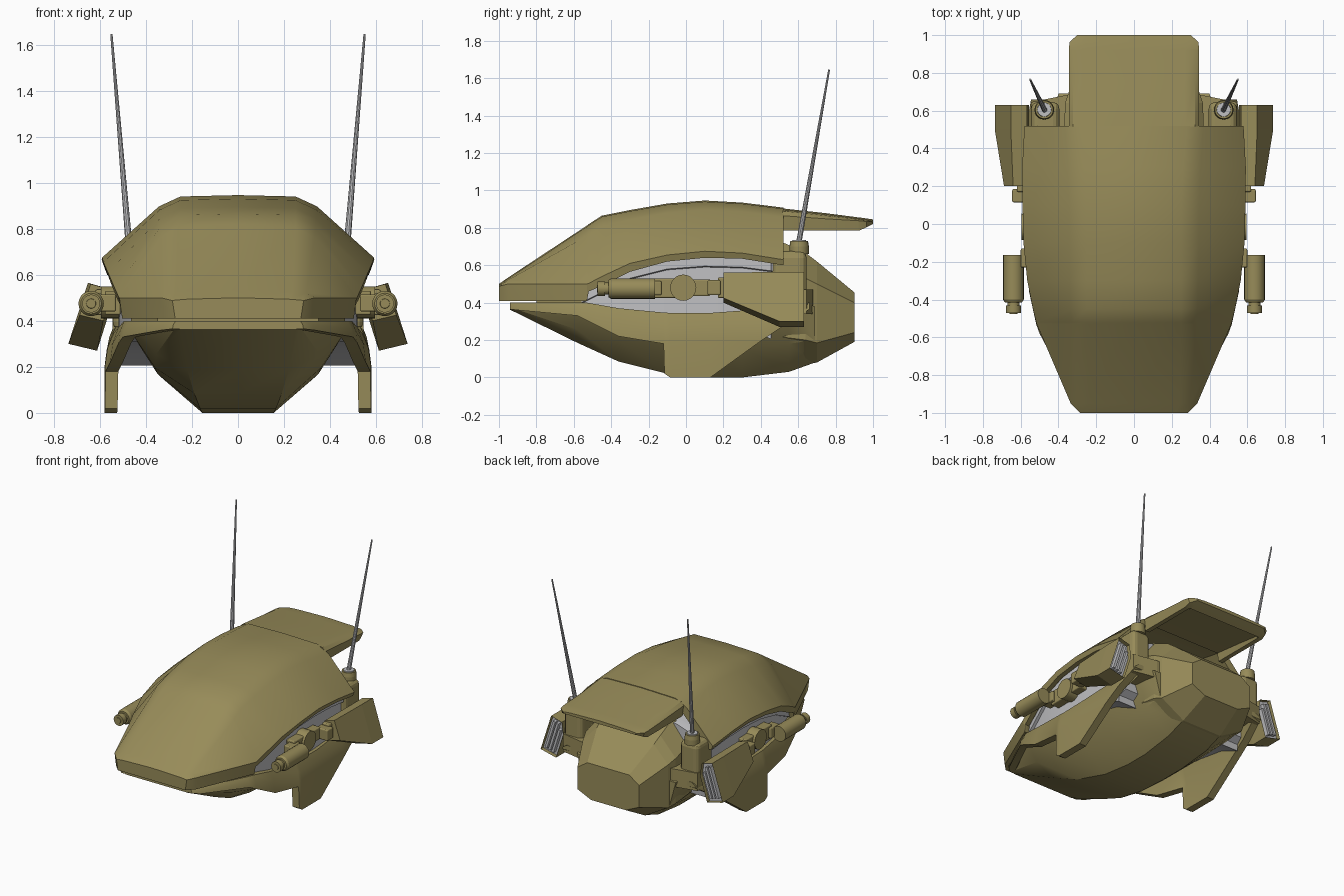
import bpy, bmesh, math
from mathutils import Vector

if "Cube" in bpy.data.objects:
    bpy.data.objects.remove(bpy.data.objects["Cube"])


def material(name, rgb):
    m = bpy.data.materials.new(name)
    m.diffuse_color = (*rgb, 1)
    m.use_nodes = True
    m.node_tree.nodes["Principled BSDF"].inputs["Base Color"].default_value = m.diffuse_color
    return m


OLIVE = material("olive paint", (0.31, 0.26, 0.10))
GREY = material("light grey metal", (0.53, 0.53, 0.545))


def finish(name, bm, mats, mirror=False, smooth=0, bevel=0):
    bmesh.ops.recalc_face_normals(bm, faces=bm.faces[:])
    me = bpy.data.meshes.new(name)
    bm.to_mesh(me)
    bm.free()
    for m in mats:
        me.materials.append(m)
    ob = bpy.data.objects.new(name, me)
    bpy.context.collection.objects.link(ob)
    if smooth:
        bpy.ops.object.select_all(action='DESELECT')
        ob.select_set(True)
        bpy.context.view_layer.objects.active = ob
        bpy.ops.object.shade_smooth_by_angle(angle=math.radians(smooth))
    if bevel:
        b = ob.modifiers.new("bevel", 'BEVEL')
        b.width, b.segments = bevel, 3
    if mirror:
        ob.modifiers.new("mirror", 'MIRROR')
    return ob


def loft_mesh(sections):
    """Bridge closed (x, z) rings placed along y; returns bmesh and end cap."""
    bm = bmesh.new()
    rings = [[bm.verts.new((x, y, z)) for x, z in pts] for y, pts in sections]
    n = len(rings[0])
    for a, b in zip(rings, rings[1:]):
        for i in range(n):
            j = (i + 1) % n
            bm.faces.new((a[i], a[j], b[j], b[i]))
    bm.faces.new(rings[0])
    return bm, bm.faces.new(rings[-1])


def loft(name, sections, mat, **kw):
    return finish(name, loft_mesh(sections)[0], [mat], **kw)


def whole(half):
    """Half outline from centre line to centre line, reflected to a full ring."""
    return half + [(-x, z) for x, z in reversed(half[1:-1])]


def rect(x0, x1, z0, z1):
    return [(x0, z0), (x1, z0), (x1, z1), (x0, z1)]


def box(name, lo, hi, mat, bevel=0.008):
    ring = rect(lo[0], hi[0], lo[2], hi[2])
    return loft(name, [(lo[1], ring), (hi[1], ring)], mat, mirror=True, bevel=bevel)


def rod(name, p0, p1, r0, r1, mat, seg=20):
    p0, p1 = Vector(p0), Vector(p1)
    d = p1 - p0
    bm = bmesh.new()
    bmesh.ops.create_cone(bm, cap_ends=True, segments=seg, radius1=r0, radius2=r1, depth=d.length)
    bm.transform(d.to_track_quat('Z', 'Y').to_matrix().to_4x4())
    bmesh.ops.translate(bm, vec=(p0 + p1) / 2, verts=bm.verts[:])
    return finish(name, bm, [mat], mirror=True, smooth=35)


# Upper shell and tail plate: hollow canopy sections
def canopy(y, a, zt, w, zr, zb, solid=False):
    qx, qz = a + 0.15 * (w - a), zt - 0.01 + 0.15 * (zr - zt + 0.01)
    zi = zb if solid else max(zt - 0.06, zb)
    return y, whole([(0, zt), (a - 0.05, zt - 0.006), (qx, qz), (w, zr), (w - 0.012, zb),
                     (w - 0.045, zb), (a - 0.03, zi), (0, zi)])


loft("upper_shell", [
    canopy(-1.0, .27, .50, .285, .488, .41, True),
    canopy(-.95, .29, .535, .335, .50, .41),
    canopy(-.53, .30, .812, .515, .50, .41),
    canopy(-.52, .30, .82, .518, .503, .46),
    canopy(-.45, .30, .865, .535, .54, .49),
    canopy(-.30, .30, .895, .565, .61, .565),
    canopy(-.10, .30, .93, .585, .655, .62),
    canopy(.10, .30, .946, .59, .675, .64),
    canopy(.30, .31, .935, .592, .665, .635),
    canopy(.52, .33, .908, .58, .63, .60)], OLIVE, smooth=32)
loft("tail_plate", [
    canopy(.515, .32, .904, .345, .865, .785),
    canopy(.75, .32, .878, .345, .848, .785),
    canopy(.92, .32, .856, .345, .838, .785),
    canopy(.93, .32, .855, .345, .837, .787, True),
    canopy(.965, .31, .85, .34, .834, .803, True),
    canopy(1.0, .28, .845, .30, .832, .82, True)], OLIVE, smooth=32)

# Filler joining shell and hull at the nose
loft("nose_joint", [(-.80, rect(-.35, .35, .38, .43)), (-.56, rect(-.465, .465, .38, .43))], OLIVE)


# Grey inner body seen in the gap between shell and hull, and under the skirts
def core(y, x, zt, zb):
    return y, whole([(0, zt + .08), (.28, zt + .08), (x, zt), (x, zt - .07),
                     (x - .02, zt - .075), (x - .02, zb), (0, zb)])


loft("inner_body", [core(-.56, .46, .47, .385), core(-.30, .52, .60, .335), core(-.1, .535, .65, .31),
                    core(.1, .54, .665, .30), core(.3, .54, .66, .27), core(.455, .535, .64, .205),
                    core(.46, .53, .64, .25), core(.51, .52, .63, .28)],
     GREY, smooth=30)


# Lower hull: boat shaped belly
def belly(y, wt, zt, mx, mz, b, zb):
    return y, whole([(0, zt), (wt, zt), (mx, mz), (b, zb), (0, zb)])


loft("lower_hull", [
    belly(-.94, .27, .40, .268, .375, .25, .362),
    belly(-.58, .45, .395, .355, .255, .22, .185),
    belly(-.36, .47, .36, .36, .195, .19, .085),
    belly(-.10, .465, .35, .35, .17, .165, .02),
    belly(.12, .46, .35, .34, .16, .155, .0),
    belly(.30, .455, .36, .34, .16, .155, .0),
    belly(.55, .44, .42, .35, .18, .16, .03),
    belly(.69, .40, .38, .35, .20, .16, .08)], OLIVE, smooth=28)

# Faceted rear block
loft("rear_block", [
    (y, whole([(0, zt), (tw, zt), (w, zm), (w, zl), (b, zb), (0, zb)]))
    for y, tw, zt, w, zm, zl, b, zb in [
        (.48, .24, .74, .37, .58, .22, .16, .06), (.64, .24, .665, .365, .53, .20, .16, .07),
        (.70, .23, .62, .345, .50, .185, .16, .08), (.90, .17, .455, .25, .40, .24, .14, .19)]], OLIVE)


# Side skirts: long flared edge with a deep fin in the middle
def skirt(y, xt, zt, xo, zl):
    zm = max(zl, .2)
    return y, [(xt, zt), (xt + .7 * (xo - xt), zt + .45 * (zm - zt)), (xo, zm), (xo, zl),
               (xo - .055, zl), (xo - .055, zm), (xt - .045, zt - .03), (xt - .05, zt)]


loft("side_skirt", [
    skirt(-.94, .27, .40, .285, .365), skirt(-.90, .31, .40, .33, .36),
    skirt(-.58, .475, .40, .50, .33), skirt(-.53, .495, .40, .518, .305),
    skirt(-.36, .52, .37, .555, .22), skirt(-.12, .54, .347, .575, .18),
    skirt(-.115, .54, .347, .578, .02), skirt(-.085, .54, .345, .58, 0),
    skirt(.13, .545, .345, .58, 0), skirt(.40, .535, .365, .577, .195),
    skirt(.52, .53, .38, .57, .275), skirt(.66, .505, .40, .545, .365)],
    OLIVE, mirror=True, smooth=28)

# Rear shoulders carrying the antennas
box("rear_shoulder", (.395, .46, .36), (.545, .645, .675), OLIVE, .035)
loft("shoulder_shelf", [(.49, rect(.25, .545, .34, .47)), (.645, rect(.25, .545, .34, .47)),
                        (.68, rect(.25, .37, .34, .47))], OLIVE, mirror=True)
rod("antenna_base", (.475, .605, .66), (.475, .605, .70), .052, .052, OLIVE)
rod("antenna_cap", (.475, .605, .70), (.475, .605, .73), .052, .047, OLIVE)
rod("antenna_collar", (.475, .605, .72), (.475, .605, .736), .04, .036, GREY)
rod("antenna_rod", (.473, .603, .72), (.55, .765, 1.645), .015, .005, GREY, 10)


# Tilted rear thruster pod with recessed outlet
def pod(y, ot, ob, ib, it):
    c = Vector(it).lerp(Vector(ot), .3), Vector(it).lerp(Vector(ib), .3)
    return y, [ot, ob, ib, tuple(c[1]), tuple(c[0])]


END = ((.652, .565), (.737, .30), (.612, .27), (.53, .53))
bm, cap = loft_mesh([pod(.20, (.64, .56), (.688, .425), (.585, .40), (.53, .53)),
                     pod(.50, *END), pod(.63, *END)])
bmesh.ops.inset_region(bm, faces=[cap], thickness=.014)
bmesh.ops.translate(bm, vec=(0, -.03, 0), verts=cap.verts[:])
cap.material_index = 1
finish("thruster_pod", bm, [OLIVE, GREY], mirror=True)

# Grey slats running along the outlet
ot, ob, ib, it = (Vector(p) for p in END)
for k, u in enumerate((.30, .52, .74)):
    ring = []
    for s, v in ((-.07, .1), (.07, .1), (.07, .9), (-.07, .9)):
        top, low = it.lerp(ot, u + s), ib.lerp(ob, u + s)
        ring.append(tuple(low.lerp(top, v * (.85 if k == 0 else 1))))
    loft(f"outlet_slat_{k + 1}", [(.595, ring), (.629, ring)], GREY, mirror=True)

# Weapon arm joining pod, pivot and barrel
rod("arm_pivot", (.46, -.015, .48), (.595, -.015, .48), .07, .07, OLIVE, 24)
box("arm_front", (.51, -.17, .425), (.578, -.01, .53), OLIVE)
box("arm_rear", (.50, .0, .435), (.578, .13, .525), OLIVE)
box("gun_link", (.53, -.23, .44), (.60, -.13, .515), OLIVE)
box("pod_link", (.55, .115, .44), (.645, .185, .52), OLIVE)
box("pod_joint", (.56, .17, .425), (.62, .24, .535), OLIVE)

# Side gun with stepped, hollow muzzle
GX, GZ = .638, .475
for name, y0, y1, r0, r1 in [("gun_body", -.165, -.40, .055, .055), ("gun_shoulder", -.40, -.415, .055, .045),
                             ("gun_neck", -.41, -.45, .032, .032), ("gun_muzzle", -.432, -.472, .039, .039),
                             ("gun_bore", -.47, -.476, .022, .020)]:
    rod(name, (GX, y0, GZ), (GX, y1, GZ), r0, r1, OLIVE)
